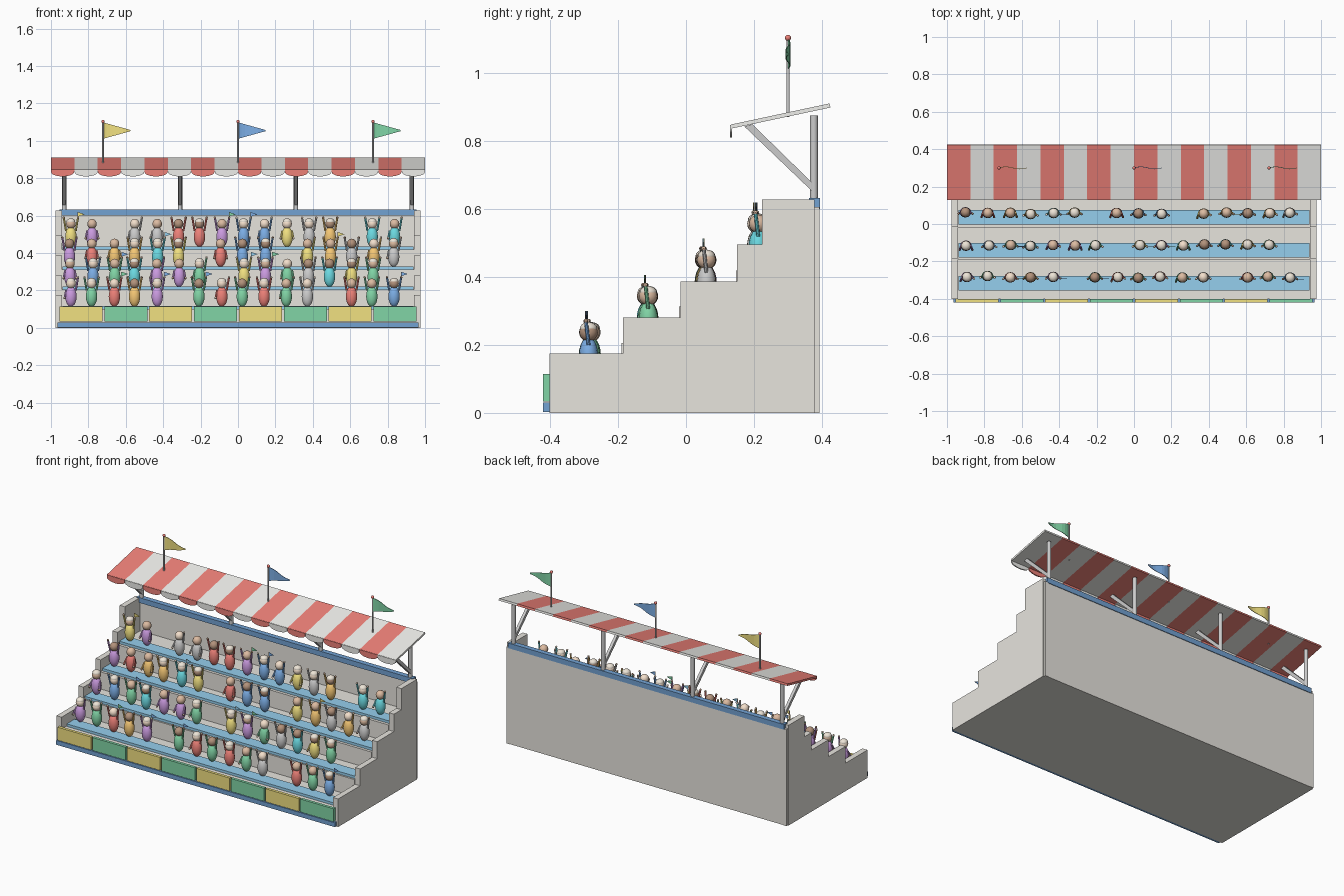
import bpy, bmesh, math, random
from mathutils import Matrix, Vector

if "Cube" in bpy.data.objects:
    bpy.data.objects.remove(bpy.data.objects["Cube"])

random.seed(4)
COL = {'wall': (.80, .78, .73), 'white': (.86, .86, .83), 'red': (.85, .22, .19), 'yellow': (.88, .75, .22),
       'green': (.22, .66, .38), 'blue': (.20, .42, .78), 'sky': (.30, .62, .85), 'navy': (.17, .36, .65),
       'purple': (.60, .33, .75), 'orange': (.92, .58, .18), 'teal': (.15, .70, .76), 'grey': (.55, .56, .58),
       'skin_light': (.90, .74, .60), 'skin_mid': (.72, .50, .36), 'skin_dark': (.45, .29, .20),
       'cap': (.85, .78, .68), 'metal': (.62, .63, .65)}
MAT = {}
for key, c in COL.items():
    MAT[key] = bpy.data.materials.new(key)
    MAT[key].diffuse_color = (*c, 1)


def finish(name, bm, mats, smooth=False):
    bmesh.ops.recalc_face_normals(bm, faces=bm.faces)
    me = bpy.data.meshes.new(name)
    bm.to_mesh(me)
    bm.free()
    for m in mats:
        me.materials.append(MAT[m])
    ob = bpy.data.objects.new(name, me)
    bpy.context.collection.objects.link(ob)
    if smooth:
        me.shade_smooth()
        me.set_sharp_from_angle(angle=math.radians(40))
    return ob


def prism(name, pts, axis, a, b, mat):
    """Extrude a 2D profile along x (profile yz) or y (profile xz)."""
    bm = bmesh.new()
    at = (lambda p, t: (t, p[0], p[1])) if axis == 'x' else (lambda p, t: (p[0], t, p[1]))
    f = bm.faces.new([bm.verts.new(at(p, a)) for p in pts])
    g = bmesh.ops.extrude_face_region(bm, geom=[f])
    d = Vector((b - a, 0, 0)) if axis == 'x' else Vector((0, b - a, 0))
    bmesh.ops.translate(bm, vec=d, verts=[v for v in g['geom'] if isinstance(v, bmesh.types.BMVert)])
    return finish(name, bm, [mat])


def box(name, x, y, z, mat):
    return prism(name, [(y[0], z[0]), (y[1], z[0]), (y[1], z[1]), (y[0], z[1])], 'x', x[0], x[1], mat)


def add_rod(bm, p, q, r, n=10, idx=0):
    p, q = Vector(p), Vector(q)
    m = Matrix.Translation((p + q) / 2) @ (q - p).to_track_quat('Z', 'Y').to_matrix().to_4x4()
    old = set(bm.faces)
    bmesh.ops.create_cone(bm, cap_ends=True, segments=n, radius1=r, radius2=r, depth=(q - p).length, matrix=m)
    for f in set(bm.faces) - old:
        f.material_index = idx


def add_ball(bm, c, s, idx=0, u=14, v=10):
    old = set(bm.faces)
    bmesh.ops.create_uvsphere(bm, u_segments=u, v_segments=v, radius=1,
                              matrix=Matrix.Translation(c) @ Matrix.Diagonal((*s, 1)))
    for f in set(bm.faces) - old:
        f.material_index = idx


def rod(name, p, q, r, mat, n=12):
    bm = bmesh.new()
    add_rod(bm, p, q, r, n)
    return finish(name, bm, [mat], True)


# Stepped terrace, back wall and the two stepped side walls
FRONT = [-.402, -.19, -.02, .147]
TOP = [.10, .206, .313, .419]
prof = [(.38, 0), (-.402, 0)]
for i in range(4):
    prof += [(FRONT[i], TOP[i - 1] if i else 0), (FRONT[i], TOP[i])][0 if i else 1:]
prof.append((.38, TOP[3]))
prism('terrace', prof, 'x', -.94, .94, 'wall')
box('back_wall', (-.95, .95), (.375, .39), (0, .605), 'wall')
side = [(.378, 0), (-.402, 0), (-.402, .175), (-.185, .175), (-.185, .28), (-.016, .28), (-.016, .386),
        (.15, .386), (.15, .495), (.223, .495), (.223, .627), (.378, .627)]
for s, n in ((-1, 'left'), (1, 'right')):
    prism(n + '_side_wall', side, 'x', s * .94, s * .975, 'wall')
    box(n + '_back_corner', (s * .945, s * .97), (.378, .392), (0, .605), 'wall')

# Blue rails and benches
box('top_rail', (-.955, .955), (.362, .394), (.6, .632), 'navy')
box('bottom_rail', (-.965, .965), (-.42, -.402), (.003, .03), 'navy')
for i in range(4):
    y = -.355 + .176 * i if i < 3 else .165
    box('bench', (-.937, .937), (y, y + .078), (TOP[i] - .003, TOP[i] + .016), 'sky')

# Front panels
w = 1.92 / 8
for i in range(8):
    x = -.96 + w * i
    box('front_panel', (x + .005, x + w - .005), (-.42, -.402), (.034, .115), 'green' if i % 2 else 'yellow')

# Roof posts and diagonal braces
for x in (-.93, -.31, .31, .93):
    rod('roof_post', (x, .376, .6), (x, .376, .875), .012, 'metal')
    prism('roof_brace', [(.378, .645), (.378, .67), (.195, .849), (.172, .842)], 'x', x - .009, x + .009, 'metal')

# Striped awning with scalloped valance
for i in range(16):
    x0, mat = -1 + .125 * i, 'white' if i % 2 else 'red'
    prism('awning_stripe', [(.132, .836), (.425, .898), (.422, .91), (.132, .848)], 'x', x0, x0 + .125, mat)
    arc = [(x0 + .0625 - .0615 * math.cos(t), .833 - .023 * math.sin(t))
           for t in [math.pi * k / 12 for k in range(13)]]
    prism('valance_scallop', [(x0 + .124, .847), (x0 + .001, .847)] + arc, 'y', .129, .136, mat)

# Flagpoles with pennants
for x, mat in ((-.722, 'yellow'), (0, 'blue'), (.722, 'green')):
    rod('flagpole', (x, .3, .87), (x, .3, 1.1), .005, 'metal', 10)
    bm = bmesh.new()
    add_ball(bm, (x, .3, 1.103), (.009, .009, .009))
    finish('pole_finial', bm, ['red'], True)
    bm = bmesh.new()
    rows = []
    for k in range(9):
        t = k / 8
        y, h = .3 + .006 * math.sin(t * 2 * math.pi), .041 * (1 - t) + .003
        rows.append([bm.verts.new((x + .148 * t, y + d, 1.055 + s * h))
                     for d, s in ((-.0015, 1), (-.0015, -1), (.0015, -1), (.0015, 1))])
    for a, b in zip(rows, rows[1:]):
        for j in range(4):
            bm.faces.new((a[j], a[j - 1], b[j - 1], b[j]))
    bm.faces.new(rows[0])
    bm.faces.new(rows[-1])
    finish('pennant', bm, [mat])


def spectator(x, y, z, shirt, skin, cap, pose, flag):
    bm = bmesh.new()
    add_ball(bm, (x, y, z + .053), (.031, .028, .055))
    add_ball(bm, (x, y, z + .122), (.026, .027, .027), 1)
    if cap:
        add_ball(bm, (x, y, z + .134), (.024, .025, .018), 2)
    for s in (-1, 1):
        up = pose == 2 or (pose == 1 and s == 1)
        hand = (x + s * .038, y - .008, z + .155) if up else (x + s * .034, y - .022, z + .045)
        add_rod(bm, (x + s * .026, y, z + .085), hand, .0055, 8)
        add_ball(bm, hand, (.0065, .0065, .0065), 1, 8, 6)
    if flag:
        hx, hy, hz = x + .038, y - .008, z + .15
        add_rod(bm, (hx, hy, hz), (hx, hy, hz + .035), .002, 6, 1)
        prism('hand_flag', [(hx, hz + .035), (hx, hz + .011), (hx + .036, hz + .023)],
              'y', hy - .0015, hy + .0015, flag)
    finish('spectator', bm, [shirt, skin, 'cap'], True)


# Crowd: one letter per seat, dot for an empty one
SHIRT = dict(p='purple', g='green', r='red', o='orange', b='blue', y='yellow', t='teal', e='grey')
ROWS = ['pgrop.grgrge.rgb', 'pbgtpptypeetyyg.'[:6] + 'g.ypgetyg.', 'prootyo.reb.yoeo'[:6] + '.rbb.yoeoe',
        'yp.eerrpbbyeo.tt']
SEAT_Y = [-.283, -.113, .058, .212]
for r, line in enumerate(ROWS):
    for k, ch in enumerate(line):
        if ch == '.':
            continue
        pose = random.choice((0, 1, 2, 2))
        flag = random.choice(('yellow', 'green', 'blue', 'sky')) if pose and random.random() < .3 else None
        spectator(-.896 + .1155 * k + random.uniform(-.006, .006), SEAT_Y[r] + random.uniform(-.005, .005),
                  TOP[r] + .015, SHIRT[ch], random.choice(('skin_light', 'skin_mid', 'skin_dark')),
                  random.random() < .5, pose, flag)

for m in bpy.data.materials:
    if m.users and not m.is_grease_pencil:
        m.use_nodes = True
        m.node_tree.nodes["Principled BSDF"].inputs["Base Color"].default_value = m.diffuse_color
